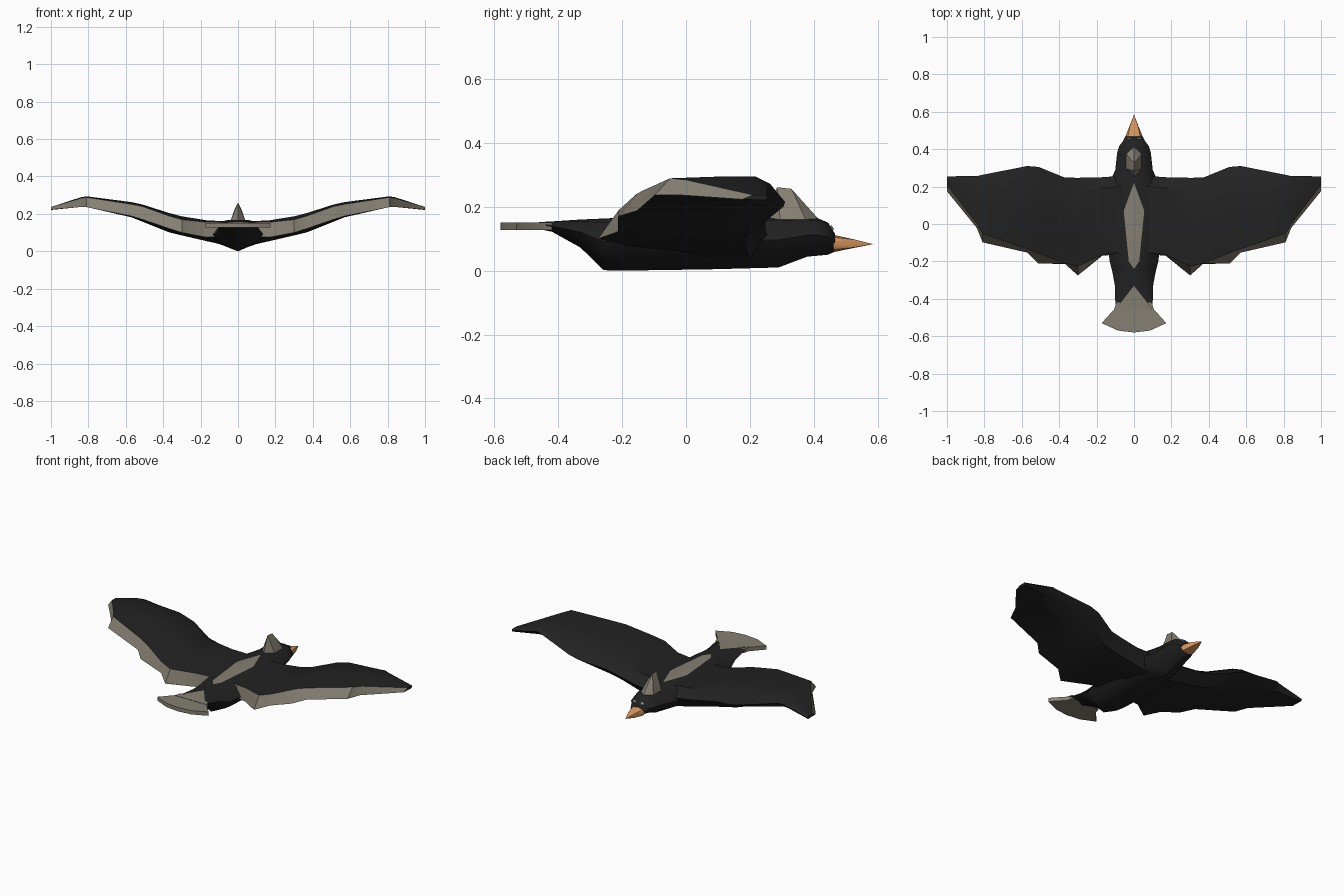
import bpy, bmesh, math


def material(name, rgb):
    m = bpy.data.materials.new(name)
    m.diffuse_color = (*rgb, 1)
    return m


BLACK = material("black_feather", (0.016, 0.016, 0.016))
GREY = material("warm_grey_feather", (0.235, 0.215, 0.17))
ORANGE = material("orange_beak", (0.69, 0.31, 0.11))
EYE = material("pale_eye", (0.25, 0.28, 0.28))


def finish(name, bm, mats, angle=35):
    bmesh.ops.remove_doubles(bm, verts=bm.verts, dist=1e-4)
    bmesh.ops.recalc_face_normals(bm, faces=bm.faces)
    me = bpy.data.meshes.new(name)
    bm.to_mesh(me)
    bm.free()
    for m in mats:
        me.materials.append(m)
    ob = bpy.data.objects.new(name, me)
    bpy.context.collection.objects.link(ob)
    bpy.ops.object.select_all(action='DESELECT')
    ob.select_set(True)
    bpy.context.view_layer.objects.active = ob
    bpy.ops.object.shade_smooth_by_angle(angle=math.radians(angle))
    return ob


def loft(name, rings, mats, grey_rule, angle=35):
    """Skin closed rings; grey_rule(column, ring index) picks the second colour."""
    bm = bmesh.new()
    vs = [[bm.verts.new(p) for p in r] for r in rings]
    n = len(vs[0])
    for i in range(len(vs) - 1):
        for j in range(n):
            k = (j + 1) % n
            f = bm.faces.new((vs[i][j], vs[i][k], vs[i + 1][k], vs[i + 1][j]))
            f.material_index = int(grey_rule(j, i))
    bm.faces.new(vs[0])
    bm.faces.new(vs[-1])
    return finish(name, bm, mats, angle)


# Body, neck and head: y, half width, top, bottom, half width of back marking
stations = [
    (-0.46, 0.100, 0.152, 0.130, 0.100),
    (-0.42, 0.100, 0.154, 0.122, 0.070),
    (-0.33, 0.102, 0.160, 0.072, 0.0),
    (-0.26, 0.115, 0.163, 0.003, 0.0),
    (-0.24, 0.120, 0.164, 0.000, 0.0),
    (-0.20, 0.130, 0.165, 0.000, 0.028),
    (0.07, 0.160, 0.168, 0.004, 0.055),
    (0.22, 0.130, 0.168, 0.008, 0.0),
    (0.29, 0.100, 0.167, 0.010, 0.0),
    (0.38, 0.090, 0.166, 0.044, 0.0),
    (0.415, 0.080, 0.163, 0.047, 0.0),
    (0.445, 0.058, 0.150, 0.050, 0.0),
    (0.467, 0.048, 0.114, 0.060, 0.0),
]
rings = []
for y, w, zt, zb, s in stations:
    h = zt - zb
    half = [(s, zt), (max(0.62 * w, s), zt - 0.07 * h), (w, zb + 0.55 * h),
            (0.72 * w, zb + 0.25 * h)]
    rings.append([(0, y, zt)] + [(x, y, z) for x, z in half] + [(0, y, zb)]
                 + [(-x, y, z) for x, z in reversed(half)])
loft("body", rings, [BLACK, GREY],
     lambda j, i: j in (0, 9) and (i < 2 or 4 <= i <= 6), 50)

# Wings: x, lead y, lead z, top z, under z, trailing top y z, trailing bottom y z
wing = [
    (0.06, 0.258, 0.110, 0.160, 0.030, -0.150, 0.155, -0.160, 0.080),
    (0.17, 0.250, 0.120, 0.166, 0.055, -0.165, 0.156, -0.170, 0.075),
    (0.30, 0.247, 0.145, 0.187, 0.085, -0.225, 0.170, -0.275, 0.100),
    (0.37, 0.248, 0.160, 0.205, 0.102, -0.210, 0.190, -0.213, 0.122),
    (0.51, 0.305, 0.200, 0.250, 0.158, -0.155, 0.240, -0.212, 0.170),
    (0.57, 0.310, 0.215, 0.263, 0.182, -0.132, 0.252, -0.153, 0.188),
    (0.81, 0.263, 0.272, 0.294, 0.237, -0.050, 0.289, -0.098, 0.236),
    (0.84, 0.256, 0.268, 0.289, 0.237, 0.000, 0.284, -0.022, 0.237),
    (1.00, 0.255, 0.230, 0.237, 0.221, 0.210, 0.237, 0.175, 0.223),
]
for side, label in ((1, "right_wing"), (-1, "left_wing")):
    rings = []
    for x, yl, zl, zt, zu, ty, tz, by, bz in wing:
        c = yl - ty
        x *= side
        rings.append([(x, yl, zl), (x, yl - 0.14 * c, zt),
                      (x, yl - 0.55 * c, zt), (x, ty, tz), (x, by, bz),
                      (x, yl - 0.5 * c, zu), (x, yl - 0.14 * c, zu)])
    # The blunt trailing edge is grey
    loft(label, rings, [BLACK, GREY], lambda j, i: j == 3)

# Fanned tail feathers
half = [(0.095, -0.42), (0.105, -0.455), (0.173, -0.530), (0.085, -0.570)]
outline = half + [(0, -0.580)] + [(-x, y) for x, y in reversed(half)]
loft("tail_fan", [[(x, y, z) for x, y in outline] for z in (0.127, 0.1505)],
     [GREY], lambda j, i: False)


def solid(name, points, mat, angle=35):
    bm = bmesh.new()
    for p in points:
        bm.verts.new(p)
    bmesh.ops.convex_hull(bm, input=bm.verts)
    return finish(name, bm, [mat], angle)


# Pointed crest on the head
base = [(0.0, 0.245), (0.042, 0.295), (0.042, 0.375), (0.0, 0.418)]
solid("crest", [(s * x, y, 0.158) for x, y in base for s in (1, -1) if x or s > 0]
      + [(0, 0.285, 0.261), (0, 0.33, 0.256), (0.018, 0.345, 0.225),
         (-0.018, 0.345, 0.225)], GREY)

# Beak: eight-sided taper with a slightly drooping tip
solid("beak", [(0.048 * math.cos(a), 0.462, 0.085 + 0.027 * math.sin(a))
               for a in (k * math.pi / 4 for k in range(8))]
      + [(0.02 * s, 0.53, z) for s in (1, -1) for z in (0.073, 0.097)]
      + [(0, 0.585, 0.083)], ORANGE)

# Eyes: thin plates on the sloping brow
for s, label in ((1, "right_eye"), (-1, "left_eye")):
    solid(label, [(s * x, y + d, z + d) for x, y, z in
                  ((0.015, 0.452, 0.138), (0.038, 0.451, 0.138),
                   (0.036, 0.458, 0.126), (0.018, 0.459, 0.126))
                  for d in (0.0, 0.004)], EYE)
